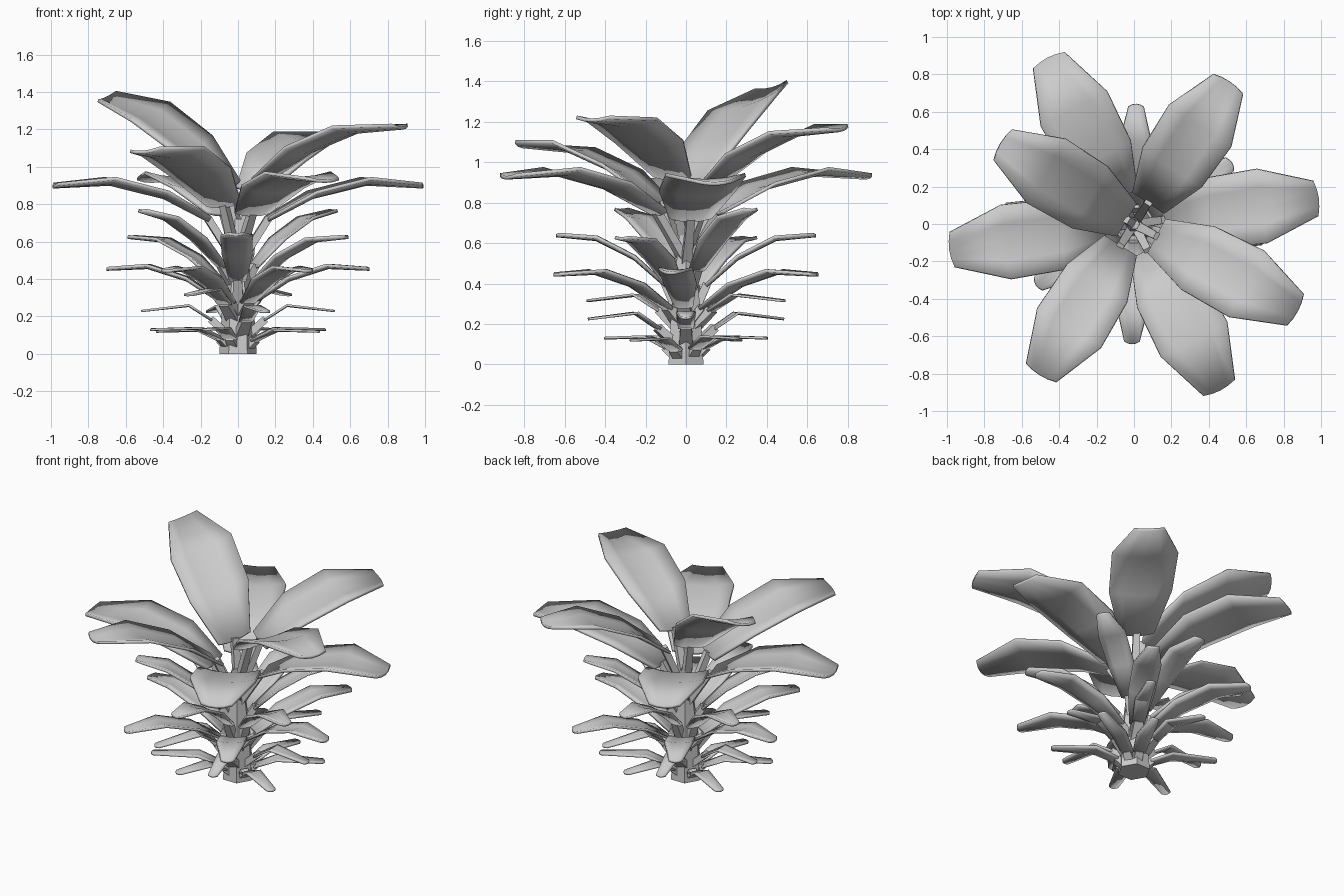
import bpy, bmesh, math
from mathutils import Vector, Matrix

if "Cube" in bpy.data.objects:
    bpy.data.objects.remove(bpy.data.objects["Cube"], do_unlink=True)

grey = bpy.data.materials.new("plain grey")
grey.use_nodes = True
shade = 0.6
grey.diffuse_color = (shade, shade, shade, 1)
grey.node_tree.nodes["Principled BSDF"].inputs["Base Color"].default_value = grey.diffuse_color


def finish(name, bm):
    """Turn the built faces into a named grey object."""
    bmesh.ops.recalc_face_normals(bm, faces=bm.faces)
    mesh = bpy.data.meshes.new(name)
    bm.to_mesh(mesh)
    bm.free()
    mesh.materials.append(grey)
    part = bpy.data.objects.new(name, mesh)
    bpy.context.collection.objects.link(part)
    return part


def loft(rows, closed):
    """Bridge equal rows of points with quads, capped when closed."""
    bm = bmesh.new()
    grid = [[bm.verts.new(point) for point in row] for row in rows]
    count = len(grid[0])
    for lower, upper in zip(grid, grid[1:]):
        for i in range(count if closed else count - 1):
            j = (i + 1) % count
            bm.faces.new((lower[i], lower[j], upper[j], upper[i]))
    if closed:
        bm.faces.new(grid[0])
        bm.faces.new(grid[-1])
    return bm


def add_blade(name, turn, start, tip, arch, width, outline, curl, roll, thickness):
    """Arched, channelled blade following an outline of (fraction, relative width)."""
    tilt = math.tan(math.radians(roll))
    rows = []
    for along, relative in outline:
        half = width * relative
        middle = start.lerp(tip, along)
        middle.z += arch * 4 * along * (1 - along)
        row = []
        for side in (-1, -0.5, 0, 0.5, 1):
            lift = half * (curl * (side * side - 0.5) + tilt * side)
            rounding = 0.015 * along ** 4 * (0.5 - side * side)
            row.append(turn @ (middle + Vector((rounding, side * half, lift))))
        rows.append(row)
    blade = finish(name, loft(rows, closed=False))

    solid = blade.modifiers.new("thickness", "SOLIDIFY")
    solid.thickness = thickness
    solid.offset = 0
    bpy.ops.object.select_all(action="DESELECT")
    blade.select_set(True)
    bpy.context.view_layer.objects.active = blade
    bpy.ops.object.shade_smooth_by_angle(angle=math.radians(30))


def add_stalk(name, turn, root, end, half):
    """Tapering four-sided stalk from the trunk to the blade."""
    slope = (end - root).normalized()
    up = Vector((-slope.z, 0, slope.x)) * min(half, 0.02)
    across = Vector((0, half, 0))
    rows = []
    for point, taper in ((root, 1), (end + slope * 0.01, 0.8)):
        rows.append([turn @ (point + across * a * taper + up * b)
                     for a, b in ((-1, -1), (1, -1), (1, 1), (-1, 1))])
    finish(name, loft(rows, closed=True))


BROAD = ((0, 0.52), (0.29, 0.95), (0.64, 1), (1, 0.47))
NARROW = ((0, 0.8), (0.33, 1), (1, 0.6))


def add_leaf(name, angle, reach, tip_z, root, start, rise, arch, width, stalk,
             outline=BROAD, curl=0.15, roll=0, thickness=0.016):
    """One leaf: rise is blade start to tip, root is (radius, depth below the start)."""
    turn = Matrix.Rotation(math.radians(angle), 3, "Z")
    inner = Vector((start, 0, tip_z - rise))
    tip = Vector((reach, 0, tip_z))
    foot = Vector((root[0], 0, inner.z - root[1]))
    add_blade(name, turn, inner, tip, arch, width, outline, curl, roll, thickness)
    add_stalk(name + "_stalk", turn, foot, inner, stalk)


def add_pairs(name, pairs, **shape):
    """Opposite leaves for each (angle, reach, tip height)."""
    for number, (angle, reach, tip_z) in enumerate(pairs, 1):
        for side, half_turn in (("a", 0), ("b", 180)):
            add_leaf(f"{name}_{number}_{side}", angle + half_turn, reach, tip_z, **shape)


# tapering six-sided trunk
rings = []
for radius, height in ((0.1, 0), (0.085, 0.25), (0.055, 0.5), (0.03, 0.72)):
    ring = []
    for corner in range(6):
        angle = math.tau * corner / 6
        ring.append((radius * math.cos(angle), radius * math.sin(angle), height))
    rings.append(ring)
finish("trunk", loft(rings, closed=True))

# crown of four large leaves at different heights, one of them steep
large = dict(width=0.2, stalk=0.025, thickness=0.018)
for side, angle, reach, tip_z, roll in (("back_left", 56, 0.91, 1.165, 5),
                                        ("front_right", 238, 0.945, 1.085, 5),
                                        ("front_left", 332, 0.985, 1.215, 0)):
    add_leaf("crown_leaf_" + side, angle, reach, tip_z, root=(0.02, 0.28),
             start=0.14, rise=0.29, arch=0.095, roll=roll, **large)
add_leaf("steep_leaf", 149, 0.825, 1.37, root=(0, 0.26), start=0.05, rise=0.48,
         arch=0.09, roll=-13, **large)

# spreading large leaves
add_pairs("spread_leaf", ((8, 0.99, 0.9), (117.5, 0.995, 0.93)),
          root=(0.02, 0.22), start=0.16, rise=0.18, arch=0.095, **large)

# middle rings
medium = dict(start=0.1, width=0.085)
add_pairs("upright_leaf", ((32, 0.61, 0.765),), root=(0.03, 0.11),
          rise=0.3, arch=0.07, stalk=0.025, **medium)
add_pairs("middle_leaf", ((89, 0.635, 0.64), (151, 0.66, 0.625)), root=(0.04, 0.14),
          rise=0.25, arch=0.08, stalk=0.03, **medium)
add_pairs("drooping_leaf", ((-6, 0.7, 0.455), (59, 0.74, 0.445), (120, 0.74, 0.445)),
          root=(0.05, 0.06), rise=0.17, arch=0.08, stalk=0.04, **medium)

# small leaves near the ground
small = dict(outline=NARROW, curl=0.08, thickness=0.012, width=0.048)
add_pairs("small_leaf", ((0, 0.51, 0.23), (61, 0.55, 0.315), (107, 0.5, 0.225)),
          root=(0.05, 0.08), start=0.14, rise=0.05, arch=0.07, stalk=0.035, **small)
add_pairs("lowest_leaf", ((28, 0.52, 0.13), (149, 0.5, 0.12), (67, 0.43, 0.13)),
          root=(0.05, 0.045), start=0.1, rise=0.05, arch=0.045, stalk=0.03, **small)
